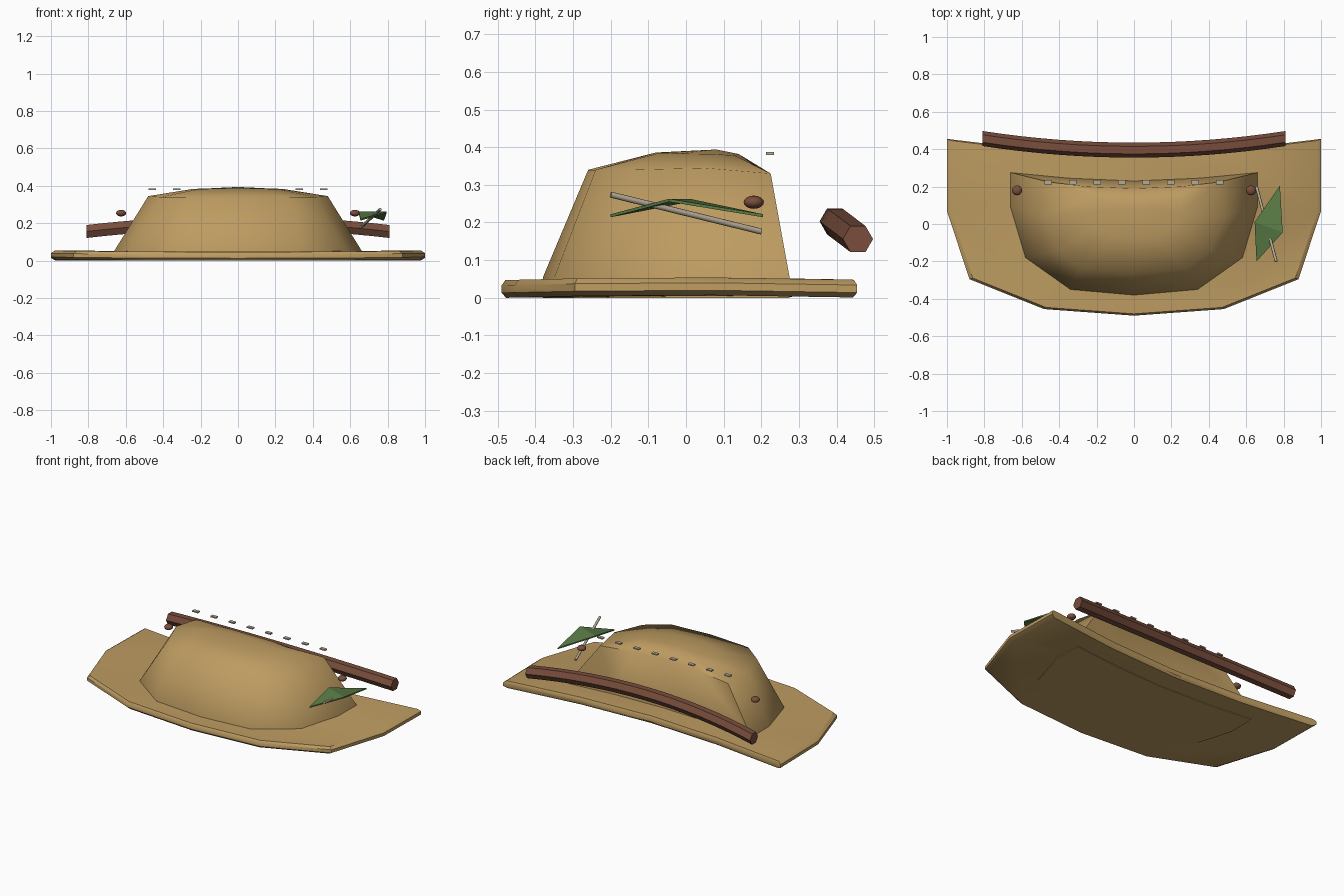
import bpy, bmesh, math
from mathutils import Vector

if "Cube" in bpy.data.objects:
    bpy.data.objects.remove(bpy.data.objects["Cube"])


def material(name, rgb):
    m = bpy.data.materials.new(name)
    m.use_nodes = True
    m.diffuse_color = (*rgb, 1)
    m.node_tree.nodes["Principled BSDF"].inputs["Base Color"].default_value = (*rgb, 1)
    return m


TAN = material("tan felt", (0.51, 0.33, 0.12))
BROWN = material("brown leather", (0.19, 0.075, 0.045))
GREEN = material("leaf green", (0.10, 0.20, 0.06))
PALE = material("pale thread", (0.46, 0.40, 0.30))


def build(name, bm, mat, smooth=None):
    bmesh.ops.recalc_face_normals(bm, faces=bm.faces[:])
    me = bpy.data.meshes.new(name)
    bm.to_mesh(me)
    bm.free()
    me.materials.append(mat)
    ob = bpy.data.objects.new(name, me)
    bpy.context.collection.objects.link(ob)
    if smooth:
        bpy.ops.object.select_all(action='DESELECT')
        ob.select_set(True)
        bpy.context.view_layer.objects.active = ob
        bpy.ops.object.shade_smooth_by_angle(angle=math.radians(smooth))
    return ob


def mirrored(half):
    """Close a half outline that starts and ends on the centre line."""
    return half + [(-p[0], *p[1:]) for p in reversed(half[1:-1])]


def bridge(bm, a, b):
    for i in range(len(a)):
        j = (i + 1) % len(a)
        bm.faces.new((a[i], a[j], b[j], b[i]))


def ring(bm, pts):
    return [bm.verts.new(p) for p in pts]


# Brim: wide plate with a rounded rim, drooping slightly front and back
outline = mirrored([(0, .37), (.5, .395), (1, .455), (1, .07),
                    (.88, -.295), (.48, -.455), (0, -.49)])
bm = bmesh.new()
loops = []
for scale, z in ((.975, .007), (1, .02), (1, .04), (.98, .054)):
    loops.append(ring(bm, [(x * scale, y * scale, z - .03 * y * y) for x, y in outline]))
for a, b in zip(loops, loops[1:]):
    bridge(bm, a, b)
bm.faces.new(loops[0])
# Top and bottom are flat caps
bm.faces.new(loops[-1])
build("brim", bm, TAN, 35)

# Crown: tapered wall, sloping shoulder and shallow domed top
base = [(0, .23), (.35, .245), (.66, .275), (.66, .09), (.58, -.18), (.34, -.35), (0, -.38)]
shoulder = [(0, .19, .345), (.25, .2, .34), (.46, .225, .33), (.48, .05, .345),
            (.41, -.14, .34), (.28, -.24, .34), (0, -.26, .34)]
top = [(0, .14, .382), (.14, .14, .382), (.25, .13, .378), (.25, .07, .382),
       (.21, -.02, .383), (.12, -.07, .385), (0, -.08, .386)]
bm = bmesh.new()
loops = [ring(bm, mirrored([(x, y, z) for x, y in base])) for z in (0, .055)]
loops += [ring(bm, mirrored(shoulder)), ring(bm, mirrored(top))]
for a, b in zip(loops, loops[1:]):
    bridge(bm, a, b)
bm.faces.new(loops[0])
peak = bm.verts.new((0, .08, .394))
for i, v in enumerate(loops[-1]):
    bm.faces.new((v, loops[-1][i - 1], peak))
build("crown", bm, TAN, 55)

# Rolled band: six-sided bar arched behind the crown
bm = bmesh.new()
loops = []
for i in range(17):
    t = i / 8 - 1
    loops.append(ring(bm, [(.81 * t, .395 + .062 * t * t + .04 * math.cos(k * math.pi / 3),
                            .203 - .047 * t * t + .04 * math.sin(k * math.pi / 3))
                           for k in range(6)]))
for a, b in zip(loops, loops[1:]):
    bridge(bm, a, b)
bm.faces.new(loops[0])
bm.faces.new(loops[-1])
build("rolled_band", bm, BROWN, 30)

# Beads on both sides
for side, label in ((1, "left"), (-1, "right")):
    bm = bmesh.new()
    bmesh.ops.create_uvsphere(bm, u_segments=12, v_segments=8, radius=.027)
    bmesh.ops.scale(bm, vec=(1, 1, .65), verts=bm.verts)
    bmesh.ops.translate(bm, vec=(.625 * side, .18, .254), verts=bm.verts)
    build(label + "_bead", bm, BROWN, 40)

# Leaf: folded thin diamond, highest across the middle
bm = bmesh.new()
edge = [(.78, .205, .214), (.795, -.045, .255), (.655, -.2, .214), (.645, .01, .255)]
low = ring(bm, edge)
high = ring(bm, [(x, y, z + .008) for x, y, z in edge])
bridge(bm, low, high)
for loop in (low, high):
    bm.faces.new((loop[0], loop[1], loop[3]))
    bm.faces.new((loop[1], loop[2], loop[3]))
build("leaf", bm, GREEN)

# Quill: thin rod passing through the leaf
start, end = Vector((.655, .2, .176)), Vector((.76, -.2, .274))
bm = bmesh.new()
bmesh.ops.create_cone(bm, cap_ends=True, segments=8, radius1=.008, radius2=.008,
                      depth=(end - start).length)
bmesh.ops.rotate(bm, verts=bm.verts, matrix=(end - start).to_track_quat('Z', 'Y').to_matrix())
bmesh.ops.translate(bm, vec=(start + end) / 2, verts=bm.verts)
build("quill", bm, PALE, 50)

# Stitches: a row of small flat dashes above the back edge
for i in range(8):
    bm = bmesh.new()
    bmesh.ops.create_cube(bm, size=1)
    bmesh.ops.scale(bm, vec=(.04, .022, .008), verts=bm.verts)
    bmesh.ops.translate(bm, vec=((i - 3.5) * .131, .223, .383), verts=bm.verts)
    build("stitch_%d" % (i + 1), bm, PALE)
